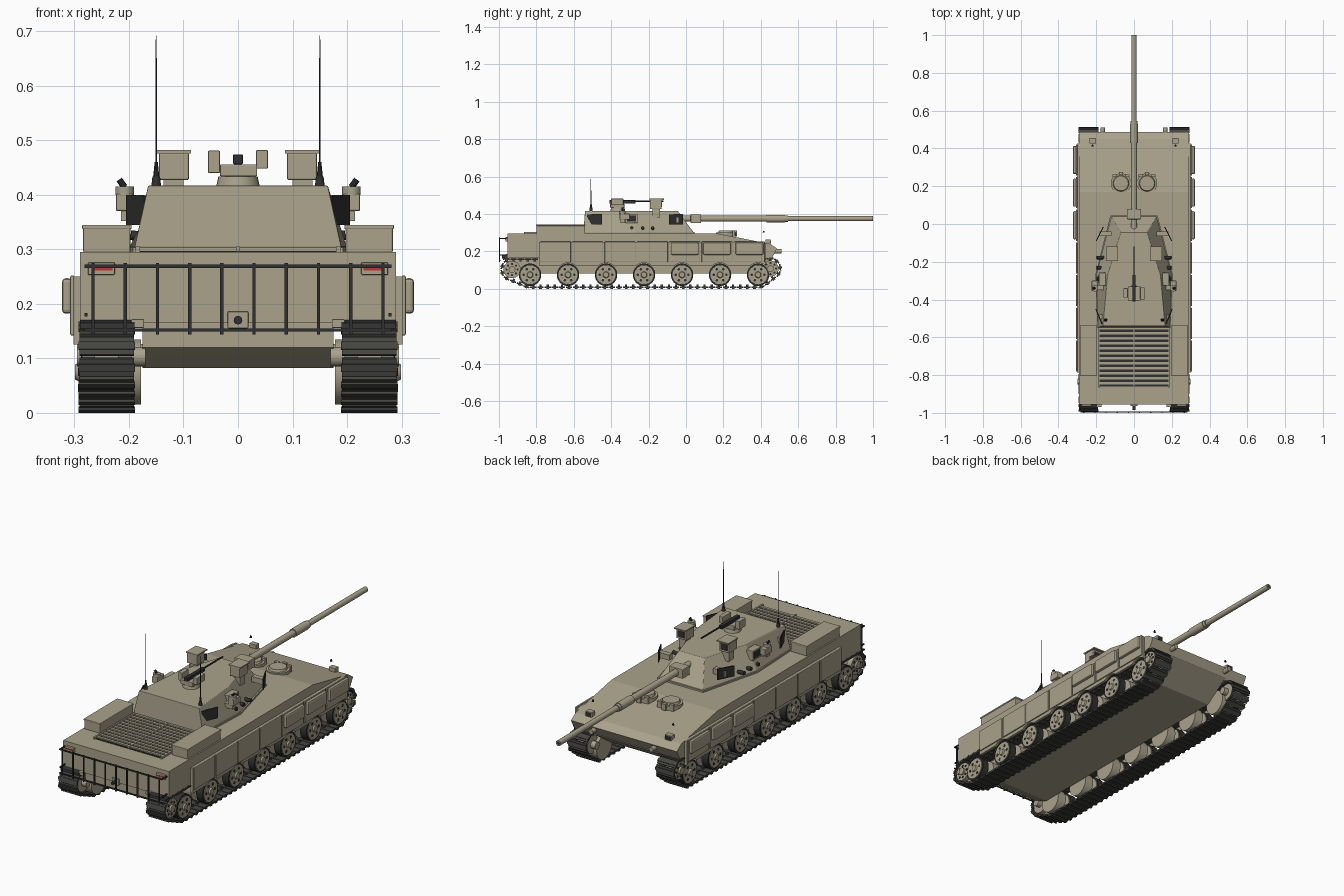
import bpy, bmesh, math
from mathutils import Vector, Matrix

if "Cube" in bpy.data.objects:
    bpy.data.objects.remove(bpy.data.objects["Cube"])

def mat(name, c):
    m = bpy.data.materials.new(name)
    m.diffuse_color = (*c, 1)
    m.use_nodes = True
    m.node_tree.nodes["Principled BSDF"].inputs["Base Color"].default_value = m.diffuse_color
    return m
TAN = mat("tan", (0.40, 0.36, 0.26))
DARK = mat("dark", (0.03, 0.03, 0.032))
TRACK = mat("track_grey", (0.06, 0.06, 0.055))
RED = mat("red", (0.5, 0.04, 0.03))

def finish(name, bm, m, bevel=0, smooth=False):
    bmesh.ops.recalc_face_normals(bm, faces=bm.faces)
    me = bpy.data.meshes.new(name)
    bm.to_mesh(me); bm.free()
    me.materials.append(m)
    o = bpy.data.objects.new(name, me)
    bpy.context.collection.objects.link(o)
    if bevel:
        b = o.modifiers.new("bevel", "BEVEL")
        b.width = bevel; b.segments = 2
    if smooth:
        bpy.ops.object.select_all(action='DESELECT')
        o.select_set(True); bpy.context.view_layer.objects.active = o
        bpy.ops.object.shade_smooth_by_angle(angle=math.radians(35))
    return o

def add_box(bm, x, y, z):
    c = Vector(((x[0]+x[1])/2, (y[0]+y[1])/2, (z[0]+z[1])/2))
    s = (abs(x[1]-x[0]), abs(y[1]-y[0]), abs(z[1]-z[0]))
    bmesh.ops.create_cube(bm, size=1, matrix=Matrix.Translation(c) @ Matrix.Diagonal((*s, 1)))

def box(name, x, y, z, m=TAN, bevel=0):
    bm = bmesh.new(); add_box(bm, x, y, z)
    return finish(name, bm, m, bevel)

def add_cyl(bm, a, b, r1, r2=None, n=20):
    a, b = Vector(a), Vector(b); d = b - a
    M = Matrix.Translation((a+b)/2) @ d.to_track_quat('Z', 'Y').to_matrix().to_4x4()
    bmesh.ops.create_cone(bm, cap_ends=True, segments=n, radius1=r1,
                          radius2=r1 if r2 is None else r2, depth=d.length, matrix=M)

def cyl(name, a, b, r1, r2=None, n=20, m=TAN):
    bm = bmesh.new(); add_cyl(bm, a, b, r1, r2, n)
    return finish(name, bm, m, smooth=True)

def loft(name, lower, upper, m=TAN, bevel=0):
    bm = bmesh.new()
    lo = [bm.verts.new(p) for p in lower]; up = [bm.verts.new(p) for p in upper]
    bm.faces.new(lo); bm.faces.new(up); n = len(lo)
    for i in range(n):
        bm.faces.new((lo[i], lo[(i+1) % n], up[(i+1) % n], up[i]))
    return finish(name, bm, m, bevel)

def prism(name, yz, x0, x1, m=TAN, bevel=0):
    return loft(name, [(x0, *p) for p in yz], [(x1, *p) for p in yz], m, bevel)

# hull
prism("upper_hull", [(-.955, .165), (-.955, .295), (.17, .295), (.45, .24), (.487, .215), (.46, .165)], -.29, .29)
prism("lower_hull", [(-.945, .17), (-.945, .12), (-.86, .082), (.34, .082), (.47, .17)], -.175, .175)

# engine deck grille
box("deck_recess", (-.185, .185), (-.86, -.55), (.29, .297), DARK)
bm = bmesh.new()
for i in range(12):
    y = -.85 + i * .0265
    add_box(bm, (-.18, .18), (y, y + .014), (.295, .303))
add_box(bm, (-.004, .004), (-.86, -.55), (.295, .305))
for s in (-1, 1):
    add_box(bm, (s*.18, s*.188), (-.865, -.545), (.294, .305))
finish("deck_grille", bm, TAN)

# turret
half_lo = [(.12, .04), (.2, -.27), (.19, -.548)]
half_up = [(.07, -.045), (.14, -.27), (.165, -.54)]
ring = lambda h, z: [(x, y, z) for x, y in h] + [(-x, y, z) for x, y in reversed(h)]
loft("turret", ring(half_lo, .303), ring(half_up, .417), TAN, .002)
loft("turret_base", ring([(.125, .045), (.205, -.27), (.193, -.55)], .294),
     ring([(.125, .045), (.205, -.27), (.193, -.55)], .303))

# gun
box("mantlet", (-.038, .038), (.025, .08), (.352, .398), TAN, .003)
bm = bmesh.new()
for y0, y1, r in [(-.06, .43, .016), (.43, .53, .0205), (.53, .545, .018), (.545, .985, .0135), (.985, 1, .0135)]:
    add_cyl(bm, (0, y0, .375), (0, y1, .375), r, n=24)
finish("gun_barrel", bm, TAN, smooth=True)
cyl("muzzle_bore", (0, .98, .375), (0, 1.0003, .375), .008, m=DARK)

# remote weapon station
cyl("station_ring", (0, -.365, .415), (0, -.365, .434), .04, .036, 24)
box("station_body", (-.033, .035), (-.405, -.33), (.434, .456), TAN, .002)
box("station_sight", (-.055, -.033), (-.39, -.34), (.44, .481), TAN, .002)
box("station_ammo_box", (.033, .055), (-.4, -.335), (.448, .482), TAN, .002)
box("machine_gun_body", (-.009, .009), (-.41, -.27), (.456, .474), DARK, .002)
cyl("machine_gun_barrel", (0, -.28, .468), (0, -.12, .468), .004, n=10, m=DARK)

# belt path around the running gear: convex hull of four circles
wheel_y = [-.834 + i * .2032 for i in range(7)]
WZ = .075
circles = [(-.93, .103, .056), (.452, .108, .052), (wheel_y[0], WZ, .067), (wheel_y[-1], WZ, .067)]
pts = sorted((cy + r*math.cos(t*math.pi/36), cz + r*math.sin(t*math.pi/36)) for cy, cz, r in circles for t in range(72))
def chain(ps):
    h = []
    for p in ps:
        while len(h) > 1 and (h[-1][0]-h[-2][0])*(p[1]-h[-2][1]) - (h[-1][1]-h[-2][1])*(p[0]-h[-2][0]) <= 0:
            h.pop()
        h.append(p)
    return h[:-1]
path = [Vector(p) for p in chain(pts) + chain(pts[::-1])]
seg = [(path[i], path[(i+1) % len(path)]) for i in range(len(path))]
total = sum((b-a).length for a, b in seg)
def at(d):
    for a, b in seg:
        L = (b-a).length
        if d <= L:
            return a + (b-a) * (d/L), (b-a).normalized()
        d -= L
    return seg[-1][1], (b-a).normalized()

for s in (-1, 1):
    side = "left" if s < 0 else "right"
    # track links
    bm = bmesh.new(); n = 82
    for i in range(n):
        p, t = at(total * (i + .5) / n)
        R = Matrix.Translation((s*.241, p.x, p.y)) @ Matrix.Rotation(math.atan2(t.y, t.x), 4, 'X')
        for off, sz in (((0, 0, 0), (.1, .034, .008)), ((0, 0, -.005), (.104, .014, .007)), ((0, 0, .008), (.01, .012, .012))):
            bmesh.ops.create_cube(bm, size=1, matrix=R @ Matrix.Translation(off) @ Matrix.Diagonal((*sz, 1)))
    finish("track_" + side, bm, TRACK)
    # road wheels
    for k, y in enumerate(wheel_y):
        for x0, x1 in ((.178, .225), (.255, .289)):
            cyl(f"tyre_{side}_{k}", (s*x0, y, WZ), (s*x1, y, WZ), .06, n=32, m=DARK if x0 > .2 else TAN)
        bm = bmesh.new()
        add_cyl(bm, (s*.25, y, WZ), (s*.292, y, WZ), .054, .051, 32)
        add_cyl(bm, (s*.29, y, WZ), (s*.299, y, WZ), .018, .014, 16)
        finish(f"wheel_disc_{side}_{k}", bm, TAN, smooth=True)
        bm = bmesh.new()
        for j in range(6):
            a = j * math.pi / 3
            c = (y + .034*math.cos(a), WZ + .034*math.sin(a))
            add_cyl(bm, (s*.28, *c), (s*.2935, *c), .007, n=8)
        finish(f"wheel_holes_{side}_{k}", bm, DARK)
    # sprocket and idler with teeth
    for nm, y, z, r in (("sprocket", -.93, .103, .046), ("idler", .452, .108, .043)):
        bm = bmesh.new()
        for x0, x1 in ((.195, .22), (.262, .286)):
            add_cyl(bm, (s*x0, y, z), (s*x1, y, z), r, n=28)
        add_cyl(bm, (s*.17, y, z), (s*.295, y, z), .018, n=16)
        finish(f"{nm}_{side}", bm, TAN, smooth=True)
        bm = bmesh.new()
        for j in range(8):
            a = j * math.pi / 4
            c = (y + .03*math.cos(a), z + .03*math.sin(a))
            add_cyl(bm, (s*.28, *c), (s*.288, *c), .006, n=8)
        finish(f"{nm}_bolts_{side}", bm, DARK)
    # skirt with scallops over the wheels
    prof = [(-.785, .25), (-.785, .125)]
    for y in wheel_y[1:]:
        half = math.acos(.05/.064)
        for j in range(9):
            a = math.pi/2 + half - j * half / 4
            yy = y + .064*math.cos(a)
            if yy < .425:
                prof.append((yy, WZ + .064*math.sin(a)))
    prof += [(.425, .125), (.425, .245), (.4, .25)]
    prism("skirt_" + side, prof, s*.289, s*.302)
    for k in range(7):
        y = -.785 + k * .1729
        box(f"skirt_panel_{side}_{k}", (s*.3, s*.308), (y+.004, y+.169), (.142, .252), TAN, .003)
        if k > 3:
            box(f"armour_block_{side}_{k}", (s*.304, s*.323), (y+.012, y+.161), (.182, .247), TAN, .007)
    # fenders, stowage
    prism("rear_flap_" + side, [(-.955, .17), (-.975, .165), (-.978, .155), (-.94, .158)], s*.19, s*.29, DARK)
    box("stowage_box_" + side, (s*.197, s*.284), (-.8, -.54), (.294, .342), TAN, .003)
    box("stowage_lid_" + side, (s*.195, s*.286), (-.802, -.538), (.337, .345), TAN, .002)
    # driver and crew hatches
    bm = bmesh.new()
    add_cyl(bm, (s*.069, .215, .28), (s*.069, .215, .301), .054, n=24)
    add_cyl(bm, (s*.069, .215, .3), (s*.069, .215, .312), .043, .039, 24)
    for j in range(3):
        a = math.pi/2 + (j-1) * .7
        cx, cy = s*.069 + .052*math.cos(a), .215 + .052*math.sin(a)
        add_box(bm, (cx-.011, cx+.011), (cy-.007, cy+.007), (.28, .311))
    finish("hatch_" + side, bm, TAN, smooth=True)
    # roof sight boxes
    box("sight_post_" + side, (s*.1, s*.137), (-.18, -.14), (.38, .43), TAN)
    box("sight_box_" + side, (s*.09, s*.145), (-.193, -.13), (.427, .477), TAN, .003)
    box("sight_hood_" + side, (s*.086, s*.149), (-.196, -.118), (.476, .482))
    box("sight_glass_" + side, (s*.1, s*.136), (-.132, -.128), (.437, .467), DARK)
    # side sensors
    box("sensor_arm_" + side, (s*.14, s*.215), (-.35, -.325), (.352, .372))
    box("sensor_body_" + side, (s*.193, s*.224), (-.355, -.3), (.37, .402), TAN, .003)
    cyl("sensor_drum_" + side, (s*.208, -.34, .4), (s*.208, -.34, .415), .017)
    cyl("sensor_tip_" + side, (s*.208, -.34, .414), (s*.218, -.34, .428), .006, n=10, m=DARK)
    box("side_sight_" + side, (s*.15, s*.186), (-.325, -.258), (.352, .4), TAN, .002)
    box("side_sight_window_" + side, (s*.184, s*.188), (-.315, -.268), (.36, .392), DARK)
    # smoke tubes
    for k, y in enumerate((-.29, -.232, -.178)):
        cyl(f"smoke_tube_{side}_{k}", (s*.14, y, .32), (s*.197, y, .326), .009, n=12, m=DARK)
    # radar plates on the turret corners
    for nm, (xa, ya), (xb, yb) in (("front", (.165, -.015), (.203, -.09)), ("rear", (.205, -.45), (.172, -.53))):
        q = [(s*xa, ya, .345), (s*xb, yb, .345), (s*xb, yb, .398), (s*xa, ya, .4)]
        loft(f"corner_plate_{nm}_{side}", q, [(x - s*.006, y, z) for x, y, z in q], DARK)
        my = (ya + yb) / 2
        box(f"plate_mount_{nm}_{side}", (s*.12, s*.183), (my-.012, my+.012), (.355, .382))
    # antennas
    cyl("antenna_base_" + side, (s*.15, -.508, .415), (s*.15, -.508, .434), .009, .007, 12, DARK)
    cyl("antenna_spring_" + side, (s*.15, -.508, .433), (s*.15, -.508, .46), .006, .003, 10, DARK)
    cyl("antenna_rod_" + side, (s*.15, -.508, .45), (s*.15, -.508, .692), .0016, .001, 6, DARK)
    # lamps and tow eyes
    box("headlamp_" + side, (s*.2, s*.235), (.425, .452), (.235, .264), TAN, .002)
    box("headlamp_glass_" + side, (s*.204, s*.231), (.45, .454), (.242, .259), DARK)
    cyl("marker_lamp_" + side, (s*.22, .415, .3), (s*.22, .415, .31), .006, .003, 8, DARK)
    box("tail_lamp_" + side, (s*.226, s*.275), (-.965, -.95), (.253, .276), TAN, .002)
    box("tail_lamp_red_" + side, (s*.23, s*.268), (-.967, -.964), (.261, .267), RED)
    box("rear_bracket_" + side, (s*.172, s*.196), (-.97, -.95), (.156, .172), TAN, .002)
    cyl("front_tow_eye_" + side, (s*.165, .47, .2), (s*.165, .51, .2), .012, n=12)

# rear rack
bm = bmesh.new()
for z in (.152, .269):
    add_box(bm, (-.282, .282), (-.9985, -.9925), (z-.003, z+.003))
for i in range(10):
    x = -.266 + i * .0591
    add_box(bm, (x-.003, x+.003), (-1, -.994), (.144, .275))
for s in (-1, 1):
    for z in (.18, .269):
        add_box(bm, (s*.276, s*.282), (-.996, -.95), (z-.003, z+.003))
finish("rear_rack", bm, DARK)

# tow hook
box("tow_plate", (-.019, .019), (-.963, -.95), (.155, .186), TAN, .002)
cyl("tow_hook", (0, -.985, .17), (0, -.955, .17), .008, n=12, m=DARK)
